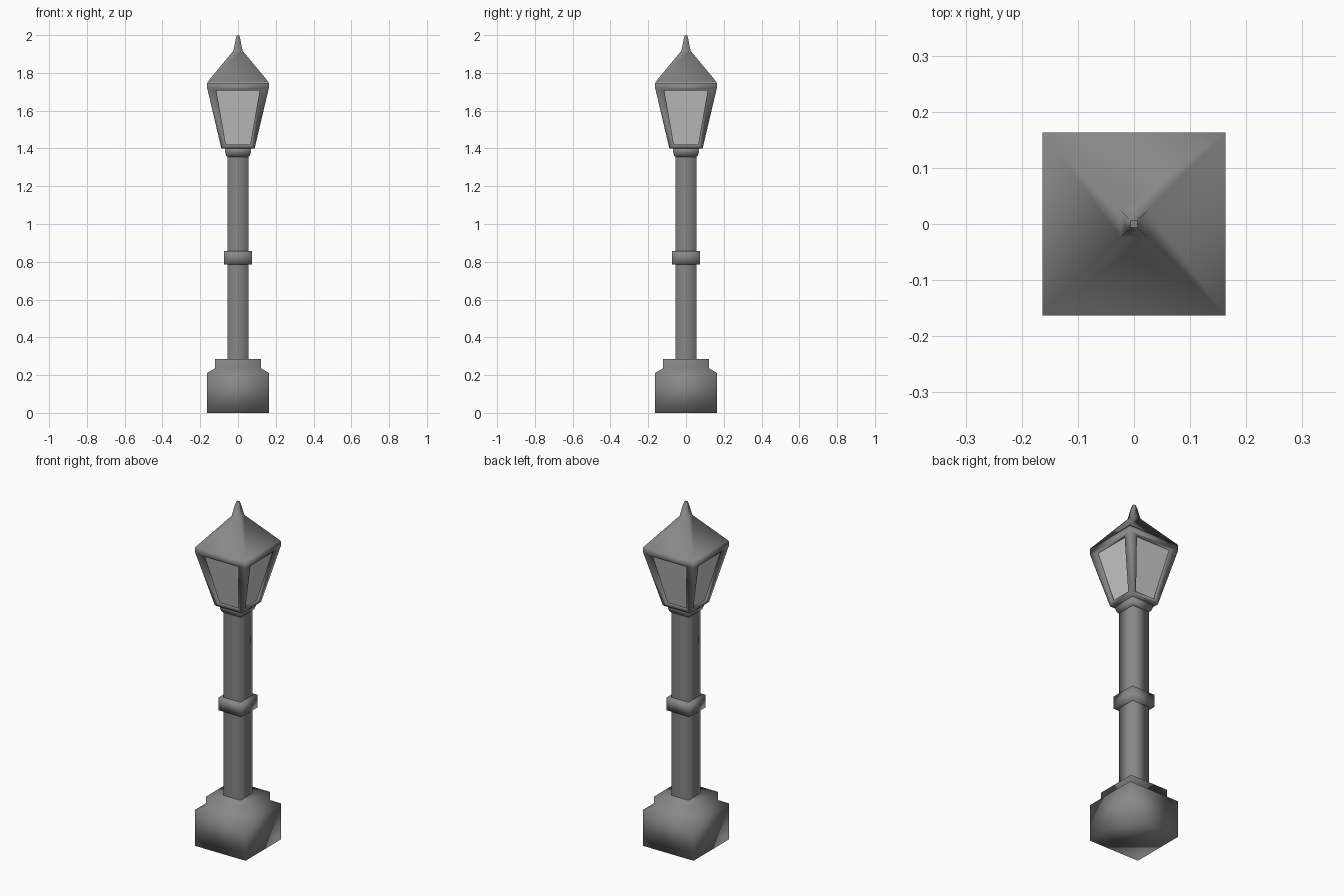
import bpy, bmesh
from mathutils import Vector, Matrix
from math import pi

if "Cube" in bpy.data.objects:
    bpy.data.objects.remove(bpy.data.objects["Cube"])


def material(name, grey):
    mat = bpy.data.materials.new(name)
    mat.diffuse_color = (grey, grey, grey, 1)
    mat.use_nodes = True
    mat.node_tree.nodes["Principled BSDF"].inputs["Base Color"].default_value = mat.diffuse_color
    return mat


IRON = material("dark_iron", .245)
PANE = material("pale_glass", .56)


def make_object(name, bm, mat=IRON):
    mesh = bpy.data.meshes.new(name)
    bm.to_mesh(mesh)
    bm.free()
    mesh.materials.append(mat)
    ob = bpy.data.objects.new(name, mesh)
    bpy.context.collection.objects.link(ob)
    return ob


def ring(bm, half, z):
    return [bm.verts.new((sx * half, sy * half, z))
            for sx, sy in ((-1, -1), (1, -1), (1, 1), (-1, 1))]


def square_loft(name, profile, smooth_caps=True):
    """Stack square sections given as (half width, height), with caps."""
    bm = bmesh.new()
    rings = [ring(bm, h, z) for h, z in profile]
    for a, b in zip(rings, rings[1:]):
        for i in range(4):
            j = (i + 1) % 4
            bm.faces.new((a[i], a[j], b[j], b[i])).smooth = True
    bm.faces.new(rings[0][::-1]).smooth = smooth_caps
    bm.faces.new(rings[-1]).smooth = smooth_caps
    return make_object(name, bm)


# Stepped plinth
square_loft("base", [(.163, 0), (.163, .212), (.122, .236), (.122, .284)])

# Square post with its band and the neck under the lantern
square_loft("post", [(.055, .28), (.055, 1.37)], smooth_caps=False)
square_loft("post_band", [(.075, .785), (.075, .858)])
square_loft("neck", [(.055, 1.355), (.063, 1.362), (.068, 1.38), (.068, 1.402)])

# Pyramid roof running into a slender finial
square_loft("roof", [(.163, 1.75), (.024, 1.918), (.011, 1.985), (.006, 2.0)],
            smooth_caps=False)

# Lantern frame: tapered box with an opening on every side
LOW, HIGH = (.088, 1.40), (.163, 1.718)


def side_point(x, z, depth=0):
    t = (z - LOW[1]) / (HIGH[1] - LOW[1])
    return Vector((x, -(LOW[0] + t * (HIGH[0] - LOW[0])) + depth, z))


def trapezoid(low_half, low_z, high_half, high_z, depth=0):
    return [side_point(-low_half, low_z, depth), side_point(low_half, low_z, depth),
            side_point(high_half, high_z, depth), side_point(-high_half, high_z, depth)]


opening = (.064, 1.420, .115, 1.708)
loops = [trapezoid(*LOW, *HIGH), trapezoid(*opening), trapezoid(*opening, depth=.014)]

frame, glass = bmesh.new(), bmesh.new()
for k in range(4):
    turn = Matrix.Rotation(k * pi / 2, 3, 'Z')
    rows = [[frame.verts.new(turn @ p) for p in loop] for loop in loops]
    for a, b in zip(rows, rows[1:]):
        for i in range(4):
            j = (i + 1) % 4
            frame.faces.new((a[i], a[j], b[j], b[i]))
    glass.faces.new([glass.verts.new(turn @ p) for p in loops[2]])
low, high, top = ring(frame, *LOW), ring(frame, *HIGH), ring(frame, .163, 1.747)
frame.faces.new(low[::-1])
for i in range(4):
    j = (i + 1) % 4
    frame.faces.new((high[i], high[j], top[j], top[i]))
frame.faces.new(top)
bmesh.ops.remove_doubles(frame, verts=frame.verts, dist=1e-5)
for f in frame.faces:
    f.smooth = True
make_object("lantern_frame", frame)

# Four glass panes
make_object("lantern_glass", glass, PANE)
